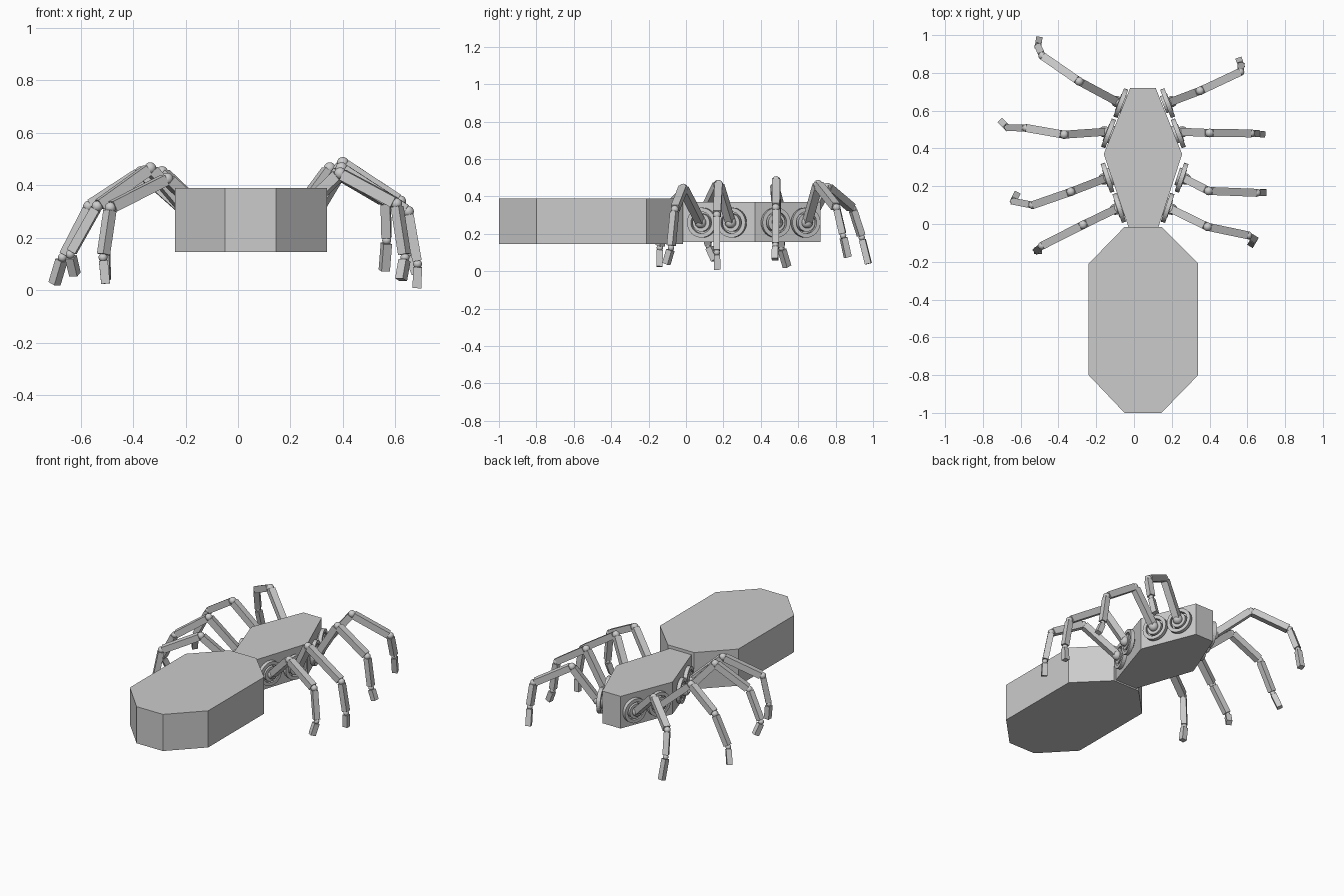
import bpy, bmesh, math
from mathutils import Vector, Matrix

if "Cube" in bpy.data.objects:
    bpy.data.objects.remove(bpy.data.objects["Cube"])


def finish(bm, name):
    bmesh.ops.recalc_face_normals(bm, faces=bm.faces)
    mesh = bpy.data.meshes.new(name)
    bm.to_mesh(mesh)
    bm.free()
    obj = bpy.data.objects.new(name, mesh)
    bpy.context.collection.objects.link(obj)
    return obj


def prism(name, outline, z0, z1):
    bm = bmesh.new()
    face = bm.faces.new([bm.verts.new((x, y, z0)) for x, y in outline])
    ext = bmesh.ops.extrude_face_region(bm, geom=[face])["geom"]
    verts = [v for v in ext if isinstance(v, bmesh.types.BMVert)]
    bmesh.ops.translate(bm, verts=verts, vec=(0, 0, z1 - z0))
    return finish(bm, name)


def frame(origin, direction):
    # local z follows direction, local x stays horizontal
    z = Vector(direction).normalized()
    x = Vector((-z.y, z.x, 0))
    x = x.normalized() if x.length > 0.15 else Vector((1, 0, 0))
    y = z.cross(x).normalized()
    x = y.cross(z)
    m = Matrix((x, y, z)).transposed().to_4x4()
    m.translation = origin
    return m


def lathe(name, profile, matrix, steps=32):
    # closed profile of (radius, height) spun around local z
    bm = bmesh.new()
    rings = []
    for i in range(steps):
        a = 2 * math.pi * i / steps
        rings.append([bm.verts.new((r * math.cos(a), r * math.sin(a), h)) for r, h in profile])
    n = len(profile)
    for i in range(steps):
        p, q = rings[i], rings[(i + 1) % steps]
        for j in range(n):
            k = (j + 1) % n
            bm.faces.new((p[j], q[j], q[k], p[k]))
    bm.transform(matrix)
    return finish(bm, name)


def cylinder(name, r, depth, matrix):
    bm = bmesh.new()
    bmesh.ops.create_cone(bm, cap_ends=True, segments=32, radius1=r, radius2=r, depth=depth)
    bm.transform(matrix)
    return finish(bm, name)


def ball(name, r, pos):
    bm = bmesh.new()
    bmesh.ops.create_uvsphere(bm, u_segments=16, v_segments=10, radius=r)
    bmesh.ops.translate(bm, verts=bm.verts, vec=pos)
    for f in bm.faces:
        f.smooth = True
    return finish(bm, name)


def beam(name, a, b, width, gap0, gap1):
    d = (b - a).normalized()
    a, b = a + d * gap0, b - d * gap1
    bm = bmesh.new()
    bmesh.ops.create_cube(bm, size=1)
    bm.transform(frame((a + b) / 2, d) @ Matrix.Diagonal((width, width, (b - a).length, 1)))
    return finish(bm, name)


# Body: eight-sided abdomen and six-sided thorax
prism("abdomen", [(-0.05, -1), (0.145, -1), (0.34, -0.8), (0.34, -0.21),
                  (0.145, -0.015), (-0.05, -0.015), (-0.24, -0.21), (-0.24, -0.8)], 0.145, 0.39)
prism("thorax", [(-0.02, 0.72), (0.115, 0.72), (0.255, 0.37),
                 (0.13, -0.015), (-0.03, -0.015), (-0.16, 0.37)], 0.155, 0.37)

# Legs: hub centre, then knee, shin joint, ankle and toe
legs = {
    "right_leg_1": [(0.178, 0.64, 0.26), (0.35, 0.705, 0.465), (0.563, 0.805, 0.34), (0.567, 0.84, 0.19), (0.558, 0.865, 0.075)],
    "right_leg_2": [(0.235, 0.48, 0.26), (0.40, 0.482, 0.485), (0.62, 0.48, 0.34), (0.65, 0.478, 0.14), (0.68, 0.475, 0.065)],
    "right_leg_3": [(0.252, 0.245, 0.26), (0.395, 0.175, 0.465), (0.65, 0.165, 0.30), (0.685, 0.165, 0.10), (0.683, 0.168, 0.008)],
    "right_leg_4": [(0.178, 0.085, 0.26), (0.39, -0.015, 0.445), (0.605, -0.06, 0.33), (0.637, -0.08, 0.125), (0.622, -0.105, 0.04)],
    "left_leg_1": [(-0.07, 0.64, 0.26), (-0.29, 0.755, 0.45), (-0.485, 0.89, 0.335), (-0.508, 0.94, 0.18), (-0.503, 0.975, 0.04)],
    "left_leg_2": [(-0.135, 0.48, 0.26), (-0.37, 0.473, 0.45), (-0.57, 0.508, 0.32), (-0.67, 0.51, 0.125), (-0.70, 0.54, 0.025)],
    "left_leg_3": [(-0.14, 0.245, 0.26), (-0.335, 0.17, 0.465), (-0.537, 0.10, 0.32), (-0.64, 0.12, 0.137), (-0.622, 0.155, 0.06)],
    "left_leg_4": [(-0.078, 0.085, 0.26), (-0.27, -0.005, 0.425), (-0.487, -0.115, 0.315), (-0.515, -0.14, 0.125), (-0.505, -0.142, 0.025)],
}
parts = ["thigh", "shin", "lower_shin", "foot"]
widths = [0.042, 0.042, 0.036, 0.034]
ball_r = [0.03, 0.023, 0.021, 0.017]

for name, pts in legs.items():
    pts = [Vector(p) for p in pts]
    side = 1 if name.startswith("right") else -1
    front = 1 if pts[0].y > 0.37 else -1
    out = Vector((side * 0.94, front * (0.36 if front > 0 else 0.31), 0)).normalized()
    # Hip socket: outer ring with inner disc
    lathe(name + "_hub_ring", [(0.058, -0.012), (0.08, -0.012), (0.08, 0.012), (0.058, 0.012)],
          frame(pts[0], out))
    cylinder(name + "_hub_disc", 0.048, 0.04, frame(pts[0] - out * 0.005, out))
    hip = pts[0] + out * 0.022
    pts[0] = hip
    for i in range(4):
        ball(f"{name}_{'hip knee shin_joint ankle'.split()[i]}", ball_r[i], pts[i])
        beam(f"{name}_{parts[i]}", pts[i], pts[i + 1], widths[i],
             0.012, 0.012 if i < 3 else 0.0)
